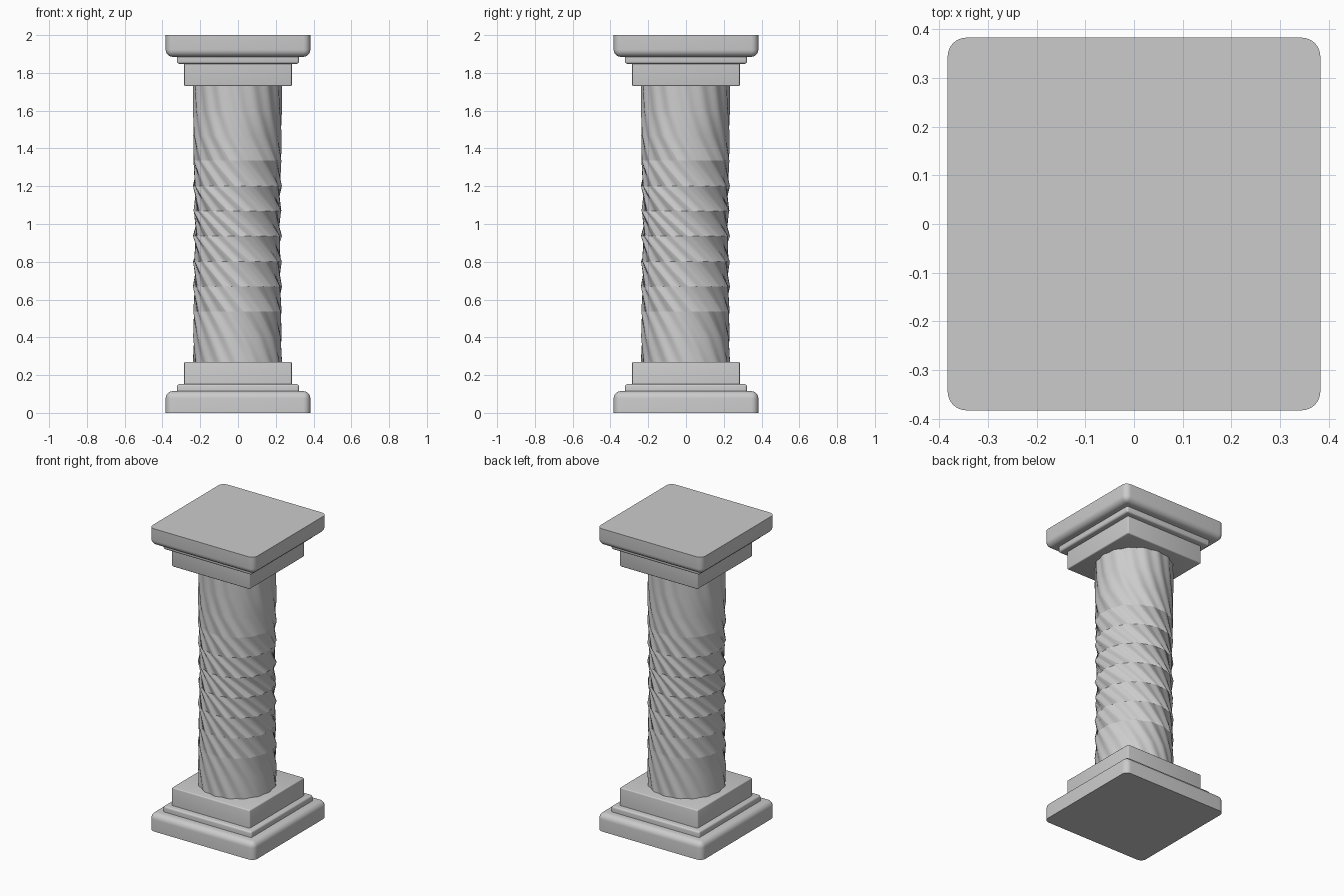
import bpy, bmesh
from math import sin, cos, radians, pi

if "Cube" in bpy.data.objects:
    bpy.data.objects.remove(bpy.data.objects["Cube"])


def finish(name, bm, angle):
    bmesh.ops.recalc_face_normals(bm, faces=bm.faces)
    me = bpy.data.meshes.new(name)
    bm.to_mesh(me)
    bm.free()
    ob = bpy.data.objects.new(name, me)
    bpy.context.collection.objects.link(ob)
    bpy.ops.object.select_all(action='DESELECT')
    ob.select_set(True)
    bpy.context.view_layer.objects.active = ob
    bpy.ops.object.shade_smooth_by_angle(angle=radians(angle))
    return ob


def slab(name, half, z0, z1, radius, segments, flip):
    """Square slab, rounded everywhere except its outer flat face."""
    bm = bmesh.new()
    bmesh.ops.create_cube(bm, size=1)
    for v in bm.verts:
        v.co.x *= 2 * half
        v.co.y *= 2 * half
        v.co.z = z0 if v.co.z < 0 else z1
    edges = [e for e in bm.edges if any(v.co.z > (z0 + z1) / 2 for v in e.verts)]
    bmesh.ops.bevel(bm, geom=edges, offset=radius, segments=segments,
                    profile=0.5, affect='EDGES')
    if flip:
        for v in bm.verts:
            v.co.z = 2 - v.co.z
    finish(name, bm, 35)


# Stepped base, and the same steps upside down as the capital
for part, flip in (("base", False), ("capital", True)):
    slab(part + "_plinth", 0.383, 0.0, 0.115, 0.038, 6, flip)
    slab(part + "_moulding", 0.323, 0.115, 0.152, 0.012, 4, flip)
    slab(part + "_block", 0.285, 0.152, 0.27, 0.007, 3, flip)

# Fluted shaft: straight segments whose twist is strongest near mid height
FLUTES, PER_FLUTE = 16, 6
N = FLUTES * PER_FLUTE
TWISTS = [16, 21, 27, 32, 36, 38, 36, 29, 20, 12, 6]
Z0, Z1 = 0.27, 1.735
bm = bmesh.new()
rings, turn = [], 0.0
for k in range(len(TWISTS) + 1):
    z = Z0 + (Z1 - Z0) * k / len(TWISTS)
    ring = []
    for i in range(N):
        r = 0.232 + 0.004 * cos(2 * pi * i / PER_FLUTE)
        a = 2 * pi * i / N - turn
        ring.append(bm.verts.new((r * cos(a) - 0.003, r * sin(a) - 0.003, z)))
    rings.append(ring)
    if k < len(TWISTS):
        turn += radians(TWISTS[k])
for lo, hi in zip(rings, rings[1:]):
    for i in range(N):
        j = (i + 1) % N
        bm.faces.new((lo[i], lo[j], hi[j], hi[i]))
bm.faces.new(rings[0])
bm.faces.new(rings[-1])
finish("twisted_shaft", bm, 20)
